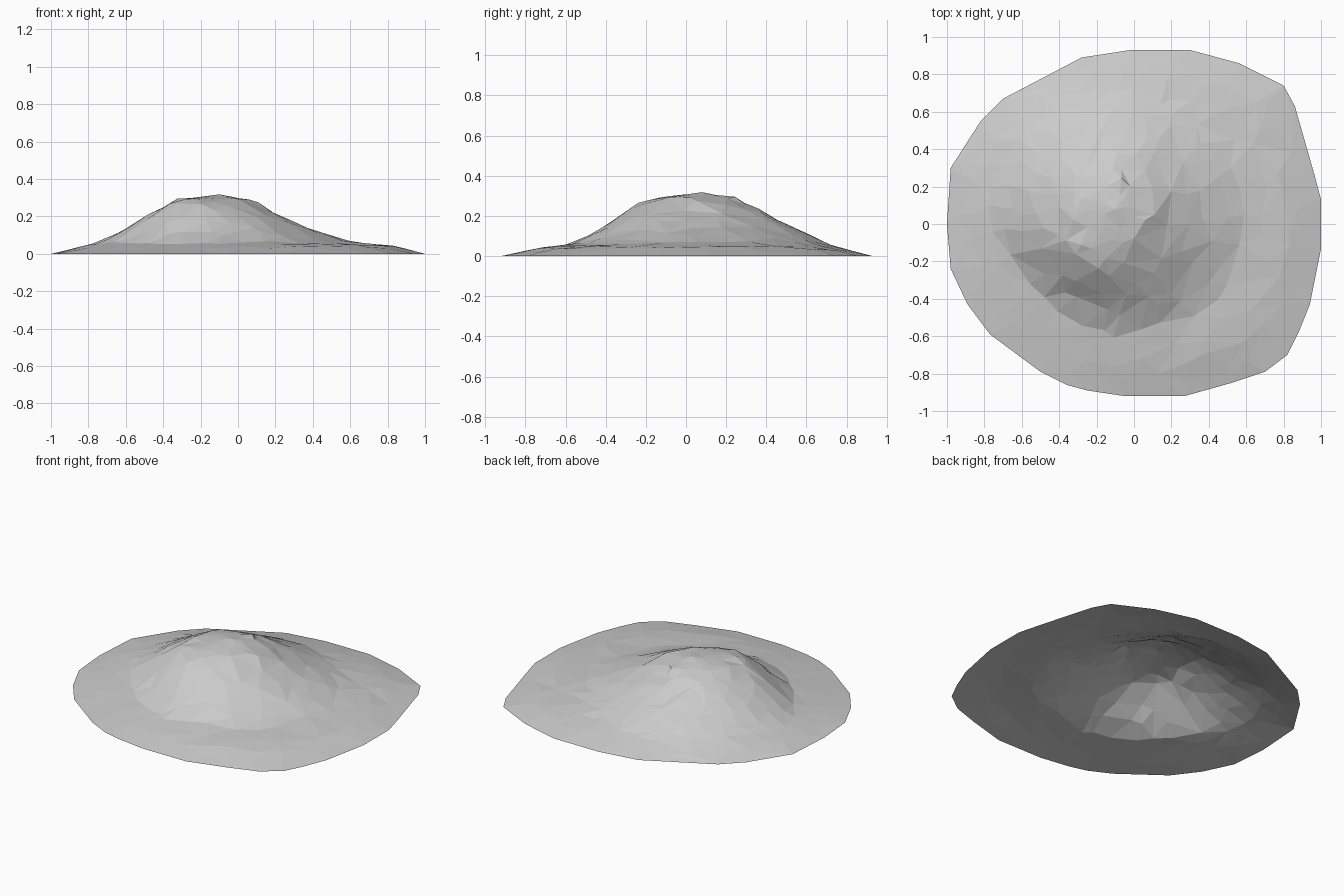
import bpy, bmesh, math, random
from mathutils import Vector
from mathutils.geometry import delaunay_2d_cdt

cube = bpy.data.objects.get("Cube")
if cube:
    bpy.data.objects.remove(cube)
random.seed(4)

# Ground outline of the mound
OUTLINE = [Vector(p) for p in (
    (1, .13), (.96, .28), (.86, .63), (.8, .74), (.56, .86), (.3, .93), (-.02, .93),
    (-.28, .89), (-.7, .67), (-.82, .55), (-.98, .3), (-1, 0), (-.98, -.24),
    (-.89, -.43), (-.77, -.59), (-.5, -.79), (-.36, -.86), (-.25, -.89), (-.05, -.92),
    (.27, -.92), (.52, -.85), (.7, -.79), (.82, -.7), (.88, -.58), (.94, -.43), (1, -.13))]
PEAK = Vector((-.1, .08))

# Contour radii around the peak, one value every thirty degrees
CONTOURS = (
    (.285, (.18, .17, .17, .17, .18, .22, .25, .27, .30, .26, .22, .18)),
    (.22, (.30, .29, .30, .30, .31, .35, .37, .39, .40, .39, .36, .32)),
    (.13, (.50, .48, .49, .49, .49, .50, .51, .50, .49, .52, .52, .50)),
    (.06, (.72, .68, .64, .62, .63, .66, .66, .60, .58, .64, .68, .70)))


def around(values, angle):
    """Blend a ring of values at an angle."""
    t = angle / math.tau * len(values) % len(values)
    i = int(t)
    return values[i] + (values[(i + 1) % len(values)] - values[i]) * (t - i)


def rim_radius(angle):
    """Distance from the peak to the outline."""
    ray = Vector((math.cos(angle), math.sin(angle)))
    for a, b in zip(OUTLINE, OUTLINE[1:] + OUTLINE[:1]):
        a, b = a - PEAK, b - PEAK
        if a.cross(ray) >= -1e-6 and ray.cross(b) >= -1e-6 and a.dot(ray) > 0:
            return a.cross(b - a) / ray.cross(b - a)
    return 1


def height(p):
    """Height of the slope, with a low shelf on the left side."""
    d = p - PEAK
    angle = math.atan2(d.y, d.x) % math.tau
    rim = rim_radius(angle)
    steps = [(0, .318)] + [(around(r, angle), z) for z, r in CONTOURS]
    shelf = .03 + .02 * max(0, math.cos(angle + .3))
    steps += [((steps[-1][0] + rim) / 2, shelf), (rim, 0)]
    for (r0, z0), (r1, z1) in zip(steps, steps[1:]):
        if d.length <= r1:
            return z0 + (z1 - z0) * (d.length - r0) / (r1 - r0)
    return 0


# Scatter points on uneven rings, then join them into irregular triangles
points = list(OUTLINE) + [PEAK]
for ring in range(1, 11):
    share = ring / 11
    count = 8 + ring * 3
    for k in range(count):
        angle = (k + random.uniform(-.35, .35) + ring * .5) / count * math.tau
        r = rim_radius(angle) * (share + random.uniform(-.035, .035))
        points.append(PEAK + r * Vector((math.cos(angle), math.sin(angle))))
n = len(OUTLINE)
edges = [(i, (i + 1) % n) for i in range(n)]
flat, _, faces, *_ = delaunay_2d_cdt(points, edges, [], 1, 1e-5)

# Open-bottomed mound surface
bm = bmesh.new()
verts = []
for p in flat:
    on_rim = any((p - q).length < 1e-4 for q in OUTLINE)
    z = 0 if on_rim else height(p)
    rough = .035 * z if z < .29 else 0
    verts.append(bm.verts.new((p.x, p.y, z + random.uniform(-rough, rough))))
for f in faces:
    bm.faces.new([verts[i] for i in f])
for f in bm.faces:
    f.normal_update()
    if f.normal.z < 0:
        f.normal_flip()
mesh = bpy.data.meshes.new("mound")
bm.to_mesh(mesh)
bm.free()
mound = bpy.data.objects.new("mound", mesh)
bpy.context.collection.objects.link(mound)

# Plain pale grey
grey = bpy.data.materials.new("pale_grey")
grey.use_nodes = True
grey.diffuse_color = (.6, .6, .6, 1)
grey.node_tree.nodes["Principled BSDF"].inputs["Base Color"].default_value = (.6, .6, .6, 1)
mesh.materials.append(grey)
